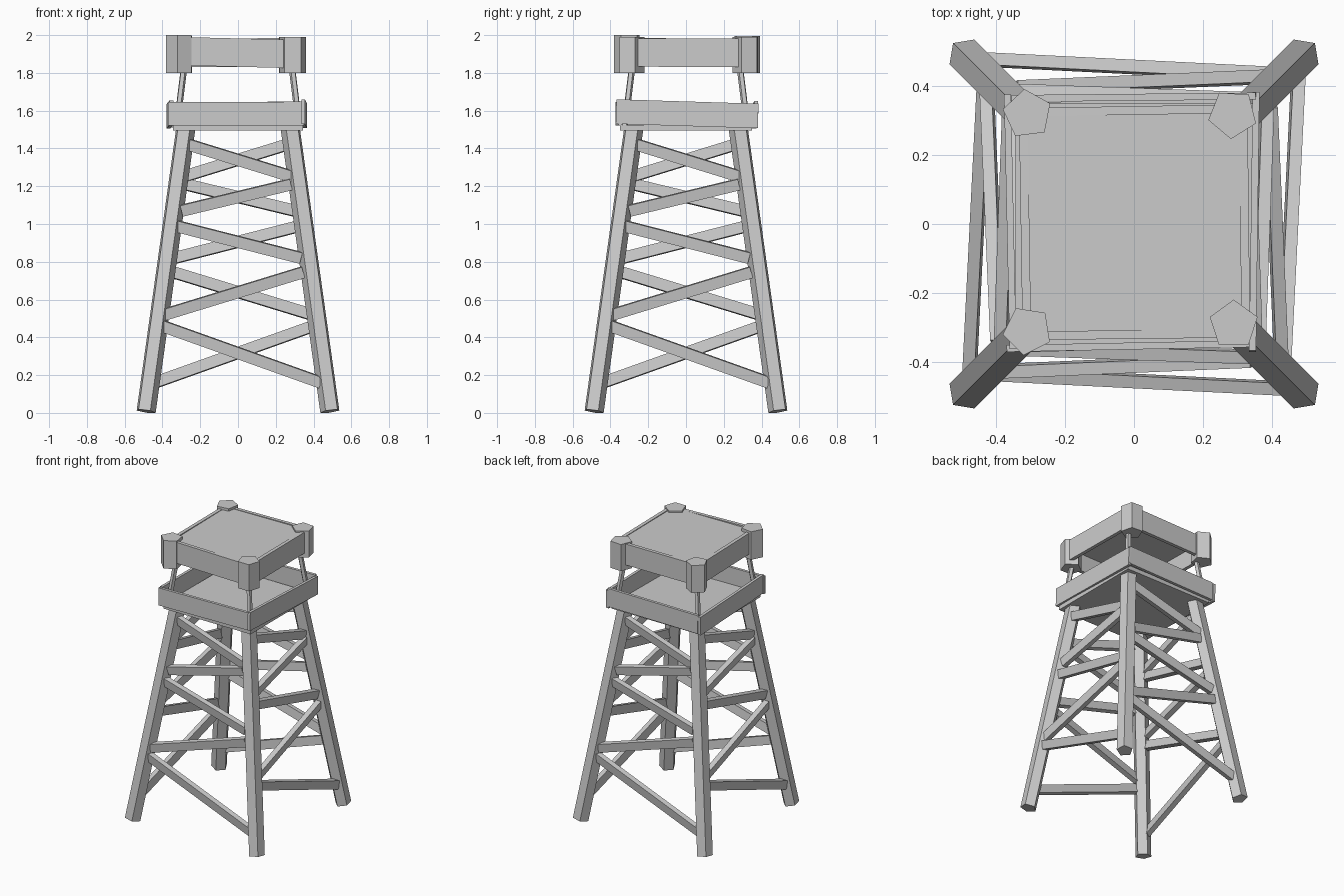
import bpy
from math import cos, sin, pi, radians
from mathutils import Vector, Matrix

if "Cube" in bpy.data.objects:
    bpy.data.objects.remove(bpy.data.objects["Cube"])


def mesh(name, verts, faces):
    me = bpy.data.meshes.new(name)
    me.from_pydata(verts, [], faces)
    ob = bpy.data.objects.new(name, me)
    bpy.context.collection.objects.link(ob)
    return ob


def sweep(name, p0, p1, section, ref):
    """Extrude a flat section from p0 to p1; section x axis follows ref."""
    p0, p1 = Vector(p0), Vector(p1)
    w = (p1 - p0).normalized()
    ref = Vector(ref)
    u = (ref - w * ref.dot(w)).normalized()
    v = w.cross(u)
    n = len(section)
    verts = [p + u * a + v * b for p in (p0, p1) for a, b in section]
    faces = [list(range(n))[::-1], list(range(n, 2 * n))]
    faces += [[i, (i + 1) % n, n + (i + 1) % n, n + i] for i in range(n)]
    return mesh(name, verts, faces)


def pentagon(r, a=0):
    return [(r * cos(radians(a) + i * 2 * pi / 5), r * sin(radians(a) + i * 2 * pi / 5)) for i in range(5)]


def rect(a, b):
    return [(-a / 2, -b / 2), (a / 2, -b / 2), (a / 2, b / 2), (-a / 2, b / 2)]


def leg_at(z):
    return 0.49 - 0.14 * z


# Splayed pentagonal legs and thin roof posts
for sx in (-1, 1):
    for sy in (-1, 1):
        out = (sx, sy, 0)
        a, b = leg_at(0.009), leg_at(1.51)
        sweep("leg", (sx * a, sy * a, 0.009), (sx * b, sy * b, 1.51), pentagon(0.054), out)
        sweep("roof_post", (sx * 0.327, sy * 0.327, 1.5), (sx * 0.285, sy * 0.285, 1.84), pentagon(0.018), out)

# Zigzag braces, the same on each of the four sides
braces = [(-0.26, 1.42, 0.29, 1.25), (-0.30, 1.07, 0.28, 1.21), (-0.33, 0.99, 0.335, 0.82),
          (-0.39, 0.52, 0.345, 0.745), (-0.40, 0.46, 0.44, 0.16)]
for side in range(4):
    rot = Matrix.Rotation(side * pi / 2, 3, 'Z')
    for x0, z0, x1, z1 in braces:
        sweep("brace", rot @ Vector((x0, -leg_at(z0) - 0.011, z0)), rot @ Vector((x1, -leg_at(z1) - 0.011, z1)),
              rect(0.036, 0.06), rot @ Vector((0, -1, -0.14)))

# Platform floor and its railing boards
up = (0, 0, 1)
sweep("platform_floor", (-0.345, 0, 1.51), (0.345, 0, 1.51), rect(0.03, 0.70), up)
sweep("front_rail", (-0.37, -0.362, 1.583), (0.35, -0.348, 1.585), rect(0.125, 0.02), up)
sweep("back_rail", (-0.355, 0.365, 1.575), (0.355, 0.372, 1.585), rect(0.13, 0.02), up)
sweep("left_rail", (-0.352, -0.365, 1.59), (-0.368, 0.375, 1.57), rect(0.13, 0.02), up)
sweep("right_rail", (0.345, -0.37, 1.595), (0.355, 0.382, 1.572), rect(0.13, 0.02), up)

# Roof slab and its hanging side boards
sweep("roof_slab", (-0.325, 0.005, 1.965), (0.325, 0.005, 1.965), rect(0.025, 0.65), up)
sweep("roof_front_board", (-0.31, -0.325, 1.915), (0.30, -0.318, 1.90), rect(0.15, 0.025), up)
sweep("roof_back_board", (-0.31, 0.325, 1.905), (0.30, 0.335, 1.91), rect(0.15, 0.025), up)
sweep("roof_left_board", (-0.312, -0.31, 1.91), (-0.322, 0.32, 1.905), rect(0.15, 0.025), up)
sweep("roof_right_board", (0.325, -0.30, 1.908), (0.318, 0.32, 1.906), rect(0.15, 0.025), up)

# Pentagonal corner blocks, each turned a little differently
for x, y, ang, z0, z1 in [(-0.31, 0.32, 97, 1.80, 1.995), (0.287, 0.32, 50, 1.80, 1.99),
                          (-0.31, -0.31, 45, 1.80, 2.0), (0.29, -0.293, 90, 1.80, 1.99)]:
    sweep("roof_corner_block", (x, y, z0), (x, y, z1), pentagon(0.073, ang), (1, 0, 0))
